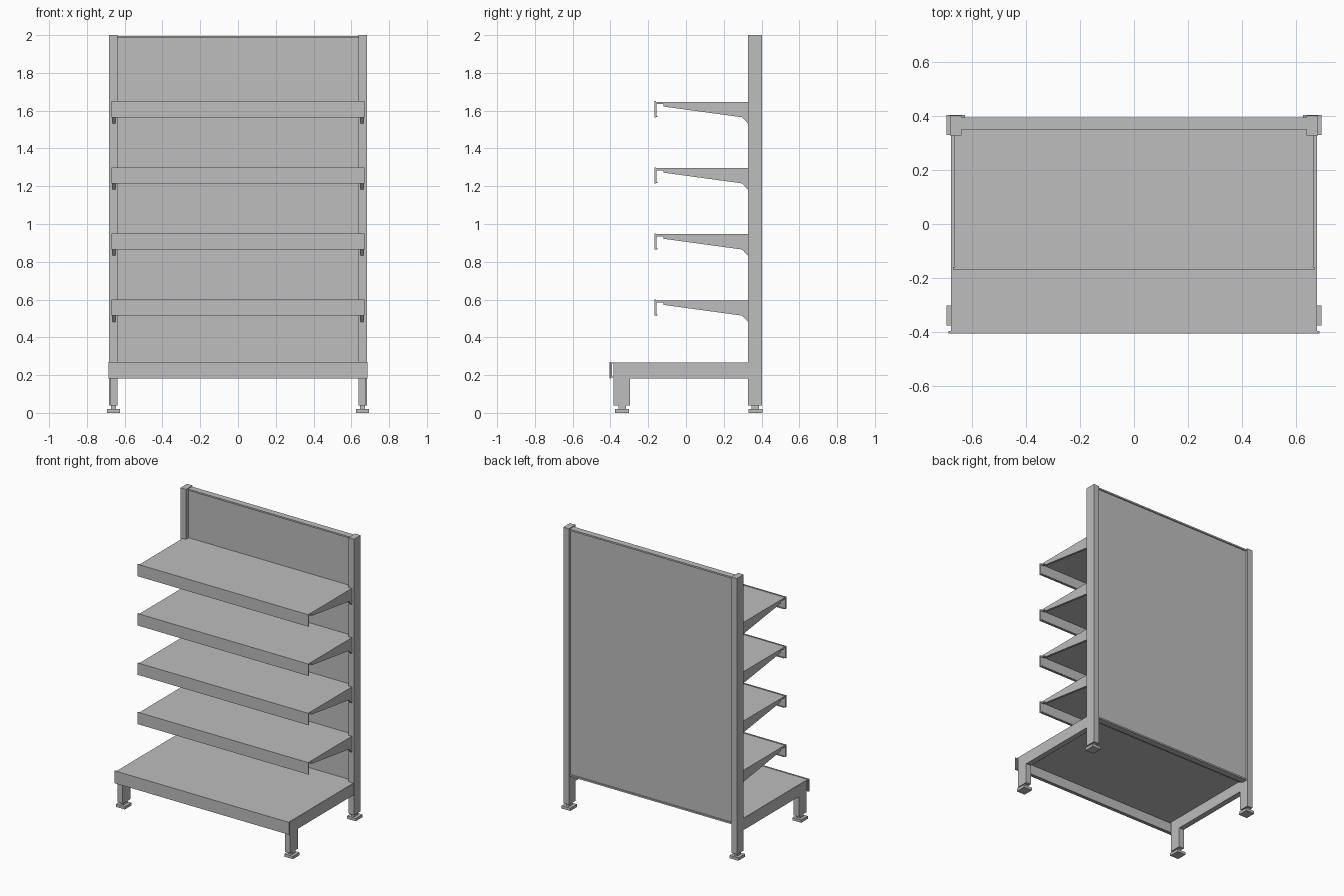
import bpy
import bmesh

cube = bpy.data.objects.get("Cube")
if cube:
    bpy.data.objects.remove(cube, do_unlink=True)

grey = bpy.data.materials.new("grey_metal")
grey.use_nodes = True
GREY = (0.51, 0.51, 0.51, 1)
grey.diffuse_color = GREY
grey.node_tree.nodes["Principled BSDF"].inputs["Base Color"].default_value = GREY


def extrude_x(name, profile, x0, x1):
    """Solid made from a (y, z) outline swept from x0 to x1."""
    bm = bmesh.new()
    face = bm.faces.new([bm.verts.new((x0, y, z)) for y, z in profile])
    moved = bmesh.ops.extrude_face_region(bm, geom=[face])["geom"]
    verts = [v for v in moved if isinstance(v, bmesh.types.BMVert)]
    bmesh.ops.translate(bm, verts=verts, vec=(x1 - x0, 0, 0))
    bmesh.ops.recalc_face_normals(bm, faces=bm.faces)
    mesh = bpy.data.meshes.new(name)
    bm.to_mesh(mesh)
    bm.free()
    mesh.materials.append(grey)
    obj = bpy.data.objects.new(name, mesh)
    bpy.context.collection.objects.link(obj)
    return obj


def box(name, x, y, z):
    return extrude_x(name, [(y[0], z[0]), (y[1], z[0]), (y[1], z[1]), (y[0], z[1])], *x)


def folded_sheet(name, half, front, back, top, drop, t):
    """Deck sheet with a folded front lip and a short return under it."""
    low = top - drop
    extrude_x(name, [
        (back, top), (front, top), (front, low), (front + 2 * t, low),
        (front + 2 * t, low + t), (front + t, low + t),
        (front + t, top - t), (back, top - t)], -half, half)


# Uprights, base arms, legs and adjustable feet
for side, s in (("left", 1), ("right", -1)):
    inner, outer, mid = 0.638 * s, 0.682 * s, 0.66 * s
    box(f"{side}_upright", (inner, outer), (0.328, 0.402), (0.04, 2.0))
    extrude_x(f"{side}_base_arm", [
        (0.328, 0.264), (-0.383, 0.264), (-0.383, 0.04),
        (-0.297, 0.04), (-0.297, 0.182), (0.328, 0.182)], inner, outer - 0.004 * s)
    for place, y in (("front", -0.338), ("back", 0.367)):
        box(f"{side}_{place}_foot_stem", (mid - 0.013, mid + 0.013),
            (y - 0.02, y + 0.02), (0.018, 0.042))
        box(f"{side}_{place}_foot_pad", (mid - 0.034, mid + 0.034),
            (y - 0.037, y + 0.037), (0, 0.02))

# Back panel with cap and bottom rail
box("back_panel", (-0.638, 0.638), (0.358, 0.387), (0.25, 1.988))
box("panel_cap", (-0.638, 0.638), (0.35, 0.395), (1.984, 1.995))
box("panel_bottom_rail", (-0.638, 0.638), (0.35, 0.395), (0.24, 0.251))

# Base deck
folded_sheet("base_deck", 0.677, -0.398, 0.33, 0.267, 0.08, 0.006)
box("base_deck_back_edge", (-0.638, 0.638), (0.328, 0.36), (0.25, 0.267))
box("base_front_lip", (-0.686, 0.686), (-0.405, -0.397), (0.182, 0.27))

# Four shelves, each with a folded deck, front lip and two tapered brackets
for i in range(4):
    top = 0.6 + 0.35 * i
    folded_sheet(f"shelf_{i + 1}_deck", 0.663, -0.162, 0.33, top - 0.004, 0.08, 0.006)
    box(f"shelf_{i + 1}_back_edge", (-0.638, 0.638), (0.328, 0.36), (top - 0.02, top - 0.004))
    box(f"shelf_{i + 1}_lip", (-0.67, 0.67), (-0.168, -0.16), (top - 0.085, top))
    for side, s in (("left", 1), ("right", -1)):
        extrude_x(f"shelf_{i + 1}_{side}_bracket", [
            (-0.155, top - 0.004), (-0.155, top - 0.016), (-0.12, top - 0.016),
            (-0.12, top - 0.028), (0.297, top - 0.085), (0.33, top - 0.12),
            (0.33, top - 0.004)], 0.648 * s, 0.664 * s)
